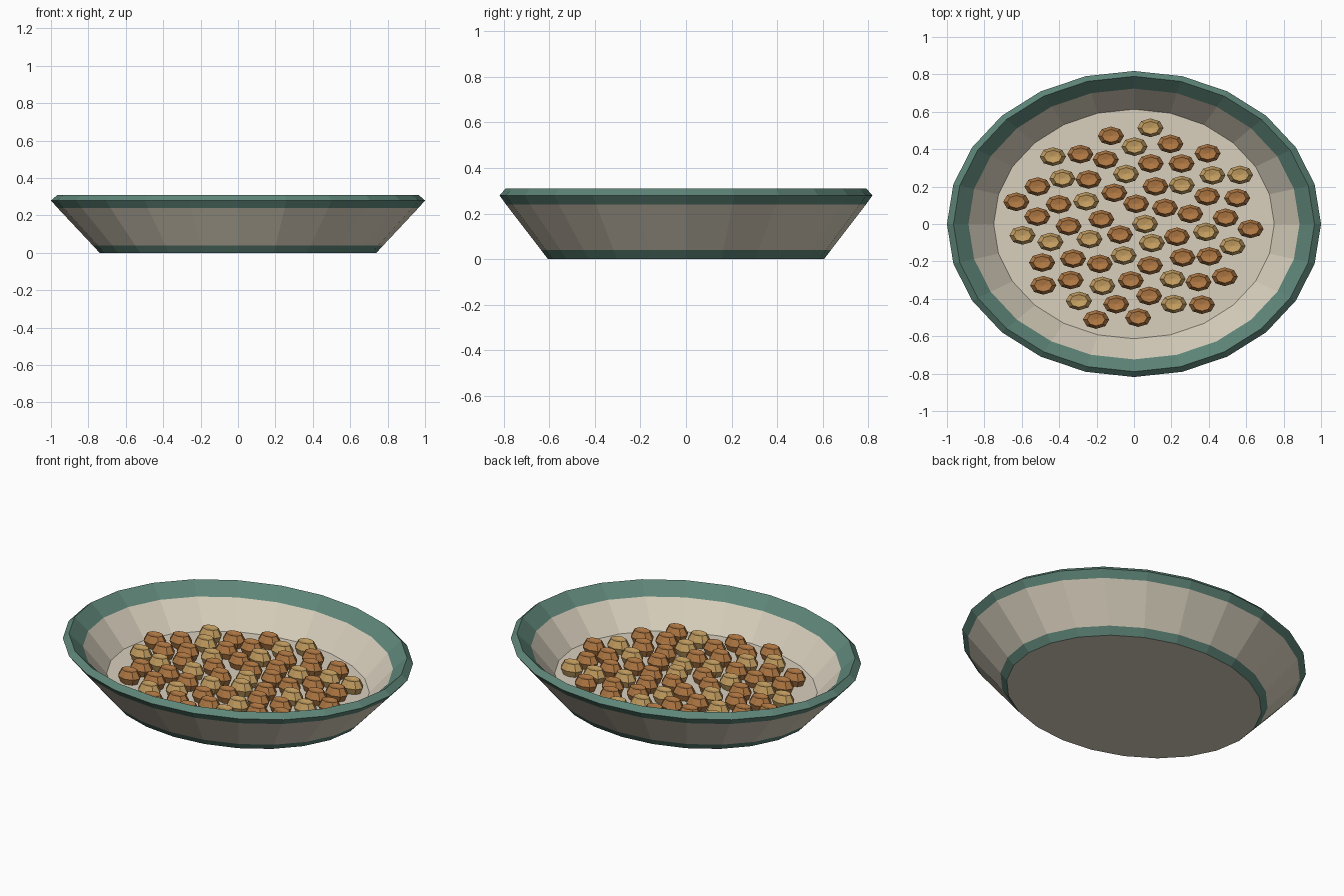
import bpy, bmesh, math

if "Cube" in bpy.data.objects:
    bpy.data.objects.remove(bpy.data.objects["Cube"])

def material(name, rgb):
    m = bpy.data.materials.new(name)
    m.diffuse_color = (*rgb, 1.0)
    m.use_nodes = True
    m.node_tree.nodes["Principled BSDF"].inputs["Base Color"].default_value = m.diffuse_color
    return m

cream = material("cream", (0.69, 0.63, 0.51))
teal = material("teal", (0.115, 0.24, 0.19))
brown = material("brown", (0.46, 0.20, 0.06))
tan = material("tan", (0.58, 0.36, 0.125))


def lathe(bm, profile, sides, sx, sy, centre=(0, 0, 0)):
    """Spin (radius, z, material) points into a closed flat-faced elliptical solid.
    The material belongs to the band that starts at that point."""
    cx, cy, cz = centre
    rings = []
    for r, z, _ in profile:
        if r == 0:
            rings.append([bm.verts.new((cx, cy, cz + z))] * sides)
        else:
            rings.append([bm.verts.new((cx + sx * r * math.cos(2 * math.pi * k / sides),
                                        cy + sy * r * math.sin(2 * math.pi * k / sides),
                                        cz + z)) for k in range(sides)])
    for j in range(len(rings) - 1):
        a, b = rings[j], rings[j + 1]
        for k in range(sides):
            n = (k + 1) % sides
            corners = list(dict.fromkeys((a[k], a[n], b[n], b[k])))
            bm.faces.new(corners).material_index = profile[j][2]


def finish(bm, name, mats):
    bmesh.ops.recalc_face_normals(bm, faces=bm.faces)
    mesh = bpy.data.meshes.new(name)
    bm.to_mesh(mesh)
    bm.free()
    for m in mats:
        mesh.materials.append(m)
    ob = bpy.data.objects.new(name, mesh)
    bpy.context.collection.objects.link(ob)


# Bowl: underside, foot band, outer wall, rim, inner wall, floor
FLOOR, ASPECT = 0.09, 0.818
bm = bmesh.new()
lathe(bm, [(0, 0, 0), (0.74, 0, 1), (0.777, 0.04, 0), (0.965, 0.24, 1),
           (1.0, 0.28, 1), (0.965, 0.31, 1), (0.885, 0.24, 0),
           (0.75, FLOOR, 0), (0, FLOOR, 0)], 24, 1.0, ASPECT)
finish(bm, "bowl", [cream, teal])

# Kibble: dished eight-sided pieces laid out in a sunflower spiral, every third one tan
piece = [(0, 0, 0), (0.75, 0, 0), (1.0, 0.036, 0), (0.68, 0.075, 0), (0, 0.068, 0)]
for i in range(62):
    r = 0.0837 * math.sqrt(i + 0.5)
    t = -i * math.radians(137.508)
    bm = bmesh.new()
    lathe(bm, piece, 8, 0.07, 0.05,
          (r * math.cos(t), r * math.sin(t) * ASPECT, FLOOR))
    finish(bm, f"kibble_{i + 1}", [brown if i % 3 else tan])
